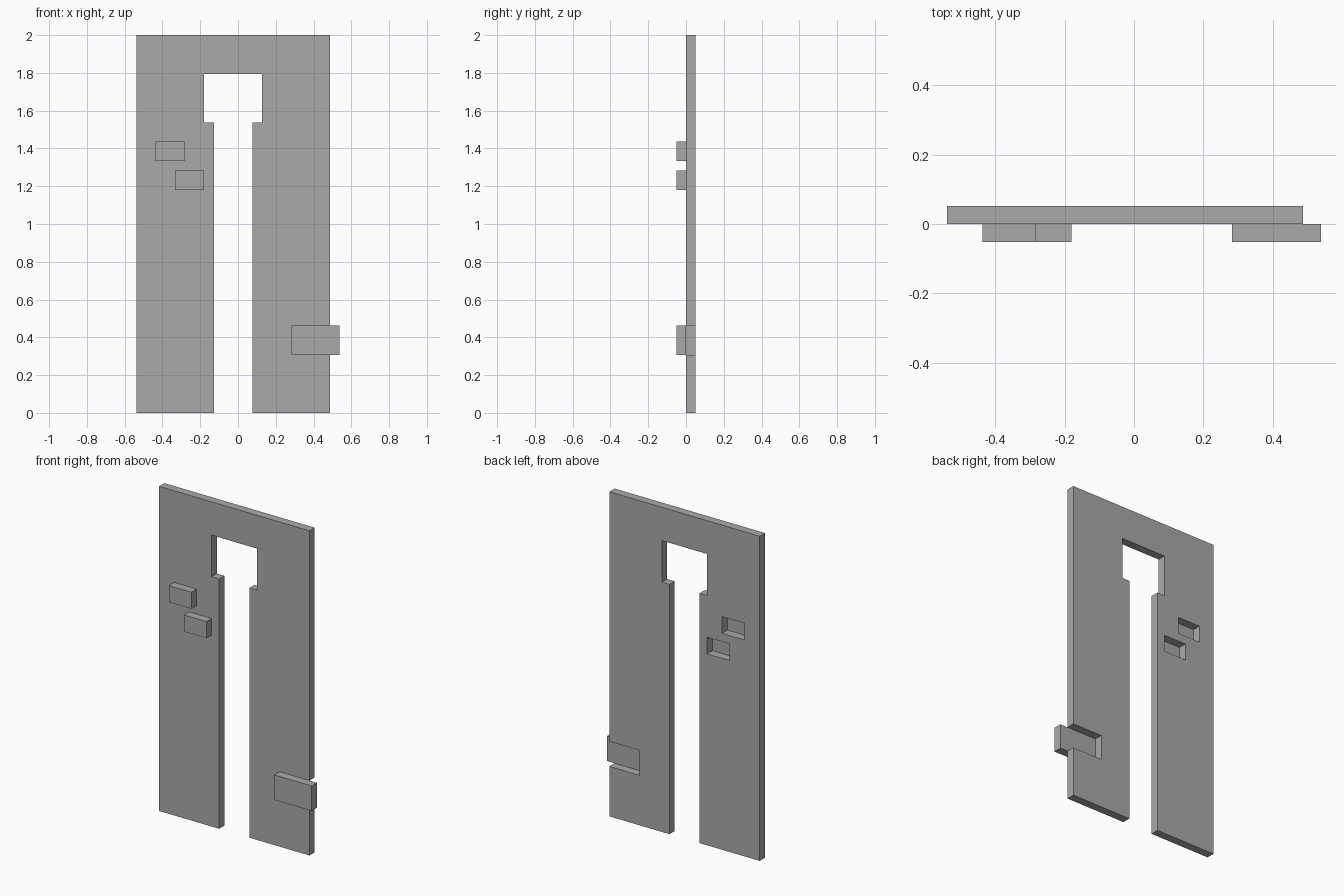
import bpy, bmesh

if "Cube" in bpy.data.objects:
    bpy.data.objects.remove(bpy.data.objects["Cube"])

U = 2 / 39        # one layout unit: the panel is 20 wide, 39 tall, 1 thick
OFFSET = 10.5     # shifts layout x so the model is centred

grey = bpy.data.materials.new("plain grey")
grey.use_nodes = True
grey.diffuse_color = (0.4, 0.4, 0.4, 1)
grey.node_tree.nodes["Principled BSDF"].inputs["Base Color"].default_value = (0.4, 0.4, 0.4, 1)

# Rectangles in layout units: x0, x1, z0, z1
blocks = {
    "upper_block": (2, 5, 26, 28),
    "middle_block": (4, 7, 23, 25),
    "lower_side_block": (16, 21, 6, 9),
}
slot = (8, 12, 0, 30)
window = (7, 13, 30, 35)
panel = (0, 20, 0, 39)


def make_plate(name, outline, openings, y_front):
    """Plate one unit thick with rectangular openings cut through it."""
    x0, x1, z0, z1 = outline
    rects = [outline] + openings
    xs = sorted({min(x, x1) for r in rects for x in r[:2]})
    zs = sorted({z for r in rects for z in r[2:]})
    bm = bmesh.new()
    verts = {(x, z): bm.verts.new(((x - OFFSET) * U, y_front, z * U)) for x in xs for z in zs}
    for xa, xb in zip(xs, xs[1:]):
        for za, zb in zip(zs, zs[1:]):
            cx, cz = (xa + xb) / 2, (za + zb) / 2
            if not any(a < cx < b and c < cz < d for a, b, c, d in openings):
                bm.faces.new([verts[p] for p in ((xa, za), (xb, za), (xb, zb), (xa, zb))])
    bmesh.ops.delete(bm, geom=[v for v in bm.verts if not v.link_faces], context="VERTS")
    result = bmesh.ops.extrude_face_region(bm, geom=bm.faces[:], use_keep_orig=True)
    moved = [g for g in result["geom"] if isinstance(g, bmesh.types.BMVert)]
    bmesh.ops.translate(bm, verts=moved, vec=(0, U, 0))
    bmesh.ops.recalc_face_normals(bm, faces=bm.faces[:])
    mesh = bpy.data.meshes.new(name)
    bm.to_mesh(mesh)
    bm.free()
    mesh.materials.append(grey)
    obj = bpy.data.objects.new(name, mesh)
    bpy.context.collection.objects.link(obj)
    return obj


# Main panel with slot, window and a pocket behind every block
make_plate("panel", panel, [slot, window] + list(blocks.values()), 0)

# Blocks pushed forward out of their pockets
for block_name, rect in blocks.items():
    make_plate(block_name, rect, [], -U)
